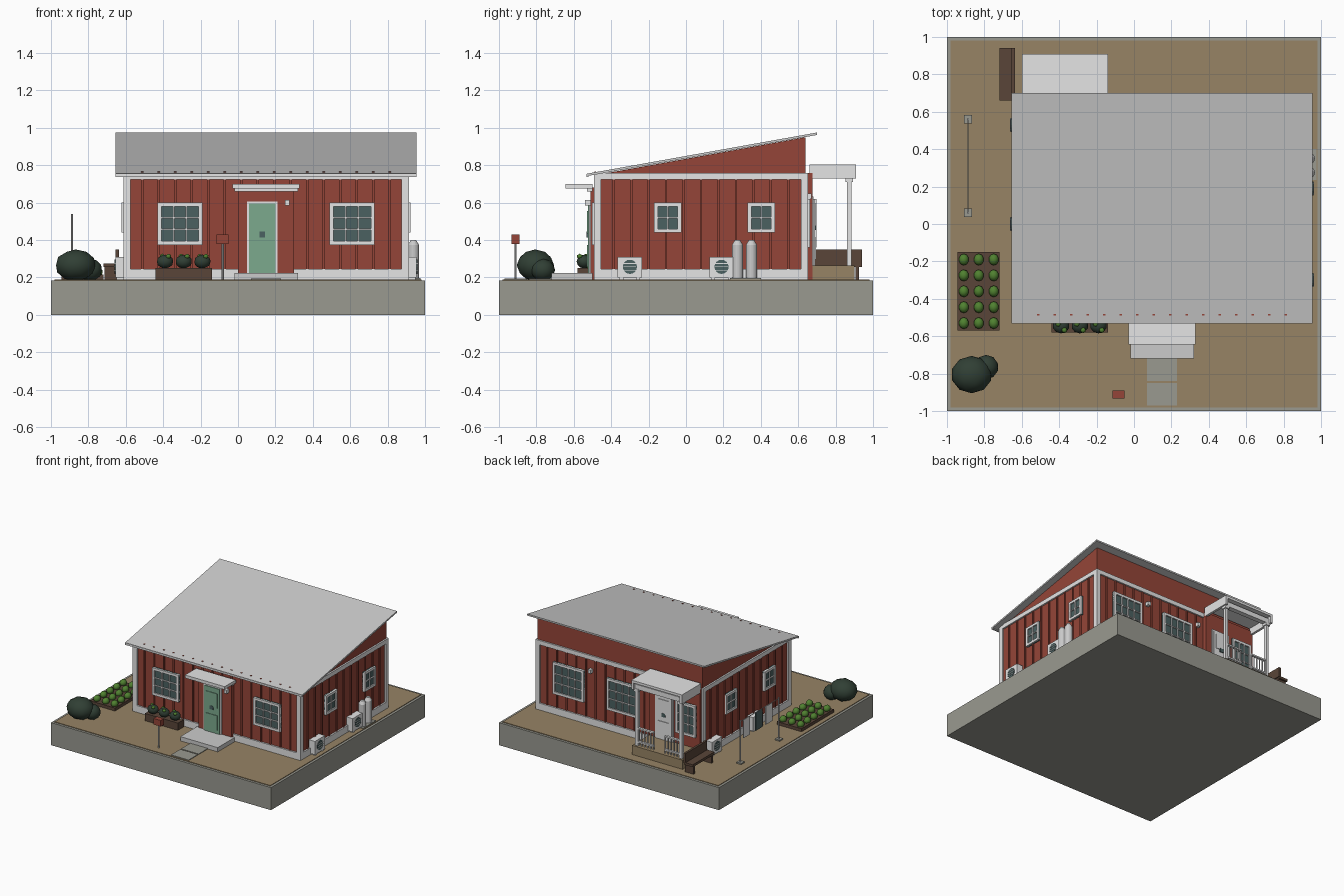
import bpy, bmesh, math
from mathutils import Matrix, Vector

cube = bpy.data.objects.get("Cube")
if cube:
    bpy.data.objects.remove(cube)


def material(name, *rgb):
    mat = bpy.data.materials.new(name)
    mat.use_nodes = True
    mat.diffuse_color = (*rgb, 1)
    mat.node_tree.nodes["Principled BSDF"].inputs["Base Color"].default_value = (*rgb, 1)
    return mat


red = material("barn_red", .30, .06, .04)
dirt = material("dirt_tan", .31, .23, .13)
concrete = material("concrete_grey", .32, .32, .28)
metal = material("roof_grey", .6, .6, .6)
white = material("trim_white", .78, .78, .78)
green = material("door_green", .2, .4, .27)
glass = material("window_glass", .07, .12, .12)
leaf = material("dark_leaf", .03, .05, .035)
sprout = material("bright_leaf", .08, .22, .03)
wood = material("dark_wood", .1, .06, .04)

GROUND = .19
EAST, WEST, FRONT, BACK = .9, -.6, -.48, .64


def finish(name, bm, mat, smooth=False):
    bmesh.ops.recalc_face_normals(bm, faces=bm.faces)
    mesh = bpy.data.meshes.new(name)
    bm.to_mesh(mesh)
    bm.free()
    mesh.materials.append(mat)
    for poly in mesh.polygons:
        poly.use_smooth = smooth
    obj = bpy.data.objects.new(name, mesh)
    bpy.context.collection.objects.link(obj)
    return obj


def boxes(name, mat, *spans):
    """One object made of boxes, each given as its x, y and z span."""
    bm = bmesh.new()
    for span in spans:
        size = [abs(b - a) for a, b in span]
        mid = [(a + b) / 2 for a, b in span]
        bmesh.ops.create_cube(bm, size=1, matrix=Matrix.Translation(mid) @ Matrix.Diagonal((*size, 1)))
    return finish(name, bm, mat)


def prism(name, mat, profile, x0, x1):
    """A y-z profile stretched along x."""
    bm = bmesh.new()
    face = bm.faces.new([bm.verts.new((x0, y, z)) for y, z in profile])
    new = bmesh.ops.extrude_face_region(bm, geom=[face])["geom"]
    bmesh.ops.translate(bm, verts=[v for v in new if isinstance(v, bmesh.types.BMVert)], vec=(x1 - x0, 0, 0))
    return finish(name, bm, mat)


def cylinder(name, mat, start, end, radius, top=None, sides=16):
    bm = bmesh.new()
    start, end = Vector(start), Vector(end)
    axis = end - start
    turn = axis.to_track_quat("Z", "Y").to_matrix().to_4x4()
    bmesh.ops.create_cone(bm, cap_ends=True, segments=sides, radius1=radius,
                          radius2=radius if top is None else top, depth=axis.length,
                          matrix=Matrix.Translation((start + end) / 2) @ turn)
    return finish(name, bm, mat)


def balls(name, mat, centres, radii, detail=2):
    bm = bmesh.new()
    for centre in centres:
        bmesh.ops.create_icosphere(bm, subdivisions=detail, radius=1,
                                   matrix=Matrix.Translation(centre) @ Matrix.Diagonal((*radii, 1)))
    return finish(name, bm, mat, True)


def on_wall(side, u, z, d):
    """Spans of a box on a wall: along it, up it, and out from it."""
    return {"front": (u, (FRONT - d[0], FRONT - d[1]), z),
            "back": (u, (BACK + d[0], BACK + d[1]), z),
            "right": ((EAST + d[0], EAST + d[1]), u, z),
            "left": ((WEST - d[0], WEST - d[1]), u, z)}[side]


def window(side, u0, u1, z0, z1, cols, rows, out=0):
    rim = .02
    name = side + "_window"
    boxes(name + "_glass", glass, on_wall(side, (u0, u1), (z0, z1), (out, out + .012)))
    depth = (out, out + .022)
    parts = [((u0, u0 + rim), (z0, z1)), ((u1 - rim, u1), (z0, z1)),
             ((u0, u1), (z0, z0 + rim)), ((u0, u1), (z1 - rim, z1))]
    for i in range(1, cols):
        u = u0 + rim + (u1 - u0 - 2 * rim) * i / cols
        parts.append(((u - .004, u + .004), (z0, z1)))
    for i in range(1, rows):
        z = z0 + rim + (z1 - z0 - 2 * rim) * i / rows
        parts.append(((u0, u1), (z - .004, z + .004)))
    boxes(name + "_frame", white, *[on_wall(side, u, z, depth) for u, z in parts])


def door(side, u0, u1, z0, z1, out, mat):
    rim = .012
    boxes(side + "_door_frame", white, on_wall(side, (u0 - rim, u1 + rim), (z0, z1 + rim), (out, out + .008)))
    boxes(side + "_door", mat, on_wall(side, (u0, u1), (z0, z1), (out, out + .014)))
    mid = (u0 + u1) / 2
    panels = [on_wall(side, (u0 + .02, u1 - .02), (z0 + a, z0 + b), (out, out + .019))
              for a, b in ((.03, .15), (.21, .33))]
    boxes(side + "_door_panels", mat, *panels)
    boxes(side + "_door_plate", glass, on_wall(side, (mid - .015, mid + .015), (z0 + .19, z0 + .22), (out, out + .021)))


# Ground block
boxes("base_block", concrete, ((-1, 1), (-1, 1), (0, .185)))
boxes("dirt_yard", dirt, ((-.98, .98), (-.98, .98), (.18, GROUND)))
boxes("path_slabs", concrete, *[((.07, .23), (y, y + .12), (.18, .195)) for y in (-.97, -.84)])

# House shell and sloping roof
prism("house_walls", red, [(FRONT, .18), (BACK, .18), (BACK, .95), (FRONT, .748)], WEST, EAST)
prism("roof", metal, [(-.53, .742), (.7, .962), (.7, .975), (-.53, .755)], -.655, .955)
prism("front_gutter", white, [(-.532, .738), (-.52, .738), (-.52, .752), (-.532, .752)], -.655, .955)
boxes("front_porch_wall", red, on_wall("front", (0, .3), (.18, .68), (0, .03)))
boxes("back_porch_wall", red, on_wall("back", (WEST, -.14), (.18, .76), (0, .035)))

# Battens, skirt, top band and corner boards on each wall
trim = []
for side, a, b in (("front", WEST, EAST), ("back", WEST, EAST), ("right", FRONT, BACK), ("left", FRONT, BACK)):
    count = round((b - a) / .09)
    top = .766 if side == "front" else .74
    boxes(side + "_battens", red, *[
        on_wall(side, (u - .006, u + .006), (.2, top), (0, .009))
        for u in (a + (b - a) * i / count for i in range(1, count))])
    band = .748 if side == "front" else .76
    rows = [((a, b), (GROUND, .245)), ((a, b), (.725, band))]
    rows += [((a - .012, a + .025), (GROUND, band)), ((b - .025, b + .012), (GROUND, band))]
    trim += [on_wall(side, u, z, (0, .013)) for u, z in rows]
boxes("wall_trim", white, *trim)

# Windows and doors
for u in (-.43, .49):
    window("front", u, u + .24, .375, .6, 3, 3)
for u in (-.02, .47):
    window("back", u, u + .28, .36, .62, 4, 3)
window("back", -.57, -.39, .36, .62, 3, 3, .035)
for side, shift in (("right", 0), ("left", -.11)):
    for u in (-.17, .33):
        window(side, u + shift, u + shift + .145, .44, .6, 2, 2)
door("front", .06, .2, .225, .595, .03, green)
door("back", -.35, -.21, .265, .62, .035, white)

# Wall lamps
boxes("wall_lamps", white, on_wall("front", (.25, .275), (.585, .615), (.03, .06)),
      *[on_wall("back", (u - .013, u + .013), (.62, .65), (0, .03)) for u in (-.08, .41)])

# Front step and canopy
boxes("front_step", metal, ((-.02, .32), (-.72, -.5), (GROUND, .225)))
boxes("front_canopy", white, ((-.03, .33), (-.645, -.5), (.675, .7)),
      ((-.02, .32), (-.53, -.5), (.66, .68)))

# Back porch
boxes("porch_deck", dirt, ((WEST, -.14), (.66, .9), (GROUND, .265)))
boxes("porch_roof", white, ((WEST, -.14), (.66, .91), (.785, .805)),
      *[((x, x + .02), (.66, .91), (.73, .79)) for x in (WEST, -.16)],
      ((WEST, -.14), (.85, .89), (.73, .77)))
posts = []
for x in (-.57, -.17):
    posts += [((x - .012, x + .012), (.86, .885), (.26, .74)),
              ((x - .02, x + .02), (.852, .893), (.71, .735))]
boxes("porch_posts", white, *posts)
rails = []
for x in (-.56, -.32):
    rails += [((x, x + .14), (.862, .882), (z, z + .012)) for z in (.29, .4)]
    rails += [((x + i * .027, x + i * .027 + .007), (.868, .876), (.265, .4)) for i in range(6)]
boxes("porch_railings", white, *rails)

# Bench beside the porch
boxes("bench", wood, ((-.72, -.645), (.66, .94), (.255, .275)), ((-.655, -.637), (.66, .94), (.27, .35)),
      *[((-.715, -.64), (y, y + .02), (GROUND, .26)) for y in (.67, .905)])

# Outdoor cooling units with round grilles
for side, y in (("right", -.3), ("right", .19), ("left", .53), ("left", 0)):
    face, out = (EAST, 1) if side == "right" else (WEST, -1)
    boxes(side + "_cooling_unit", white, on_wall(side, (y - .065, y + .065), (.2, .31), (0, .055)),
          *[on_wall(side, (y + s - .01, y + s + .01), (GROUND, .21), (.01, .05)) for s in (-.045, .045)])
    front = face + out * .055
    cylinder(side + "_cooling_grille", glass, (front, y, .257), (front + out * .004, y, .257), .038)
    boxes(side + "_grille_bars", white, *[
        on_wall(side, (y - .034, y + .034), (z, z + .004), (.055, .062)) for z in (.237, .255, .273)])

# Gas tanks
boxes("tank_pad", concrete, ((.9, .975), (.235, .4), (.18, .196)))
for y in (.275, .35):
    cylinder("gas_tank", metal, (.938, y, GROUND), (.938, y, .375), .029)
    cylinder("tank_shoulder", metal, (.938, y, .375), (.938, y, .4), .029, .014)

# Planter under the front window
boxes("front_planter", wood, ((-.44, -.14), (-.58, -.5), (GROUND, .25)))
shrubs = (-.39, -.29, -.19)
balls("planter_shrubs", leaf, [(x, -.545, .285) for x in shrubs], (.045, .04, .037))
balls("planter_flowers", sprout, [(x + s, -.55 - s, .313) for x in shrubs for s in (-.015, .018)], (.016, .016, .014), 1)

# Vegetable bed
boxes("vegetable_bed", wood, ((-.945, -.72), (-.57, -.15), (GROUND, .215)))
balls("vegetables", sprout, [(-.91 + .08 * i, -.53 + .085 * j, .228) for i in range(3) for j in range(5)],
      (.027, .031, .028))

# Corner bush
balls("large_bush", leaf, [(-.868, -.805, .265)], (.11, .1, .085))
balls("small_bush", leaf, [(-.79, -.765, .24)], (.065, .065, .06))

# Letter box
boxes("letter_box", red, ((-.115, -.05), (-.932, -.89), (.38, .43)))
cylinder("letter_box_post", metal, (-.082, -.911, .18), (-.082, -.911, .38), .006, sides=8)

# Clothes line with washing
line_x = -.887
for y in (.06, .56):
    cylinder("line_post", metal, (line_x, y, .18), (line_x, y, .54), .006, sides=8)
    boxes("line_post_foot", concrete, ((line_x - .022, line_x + .022), (y - .022, y + .022), (.18, .2)))
cylinder("clothes_line", metal, (line_x, .06, .53), (line_x, .56, .53), .003, sides=6)
for name, mat, y in (("white_towel", white, .44), ("dark_shirt", glass, .28), ("white_sheet", white, .15)):
    boxes(name, mat, ((line_x - .003, line_x + .003), (y, y + .085), (.38, .53)))
